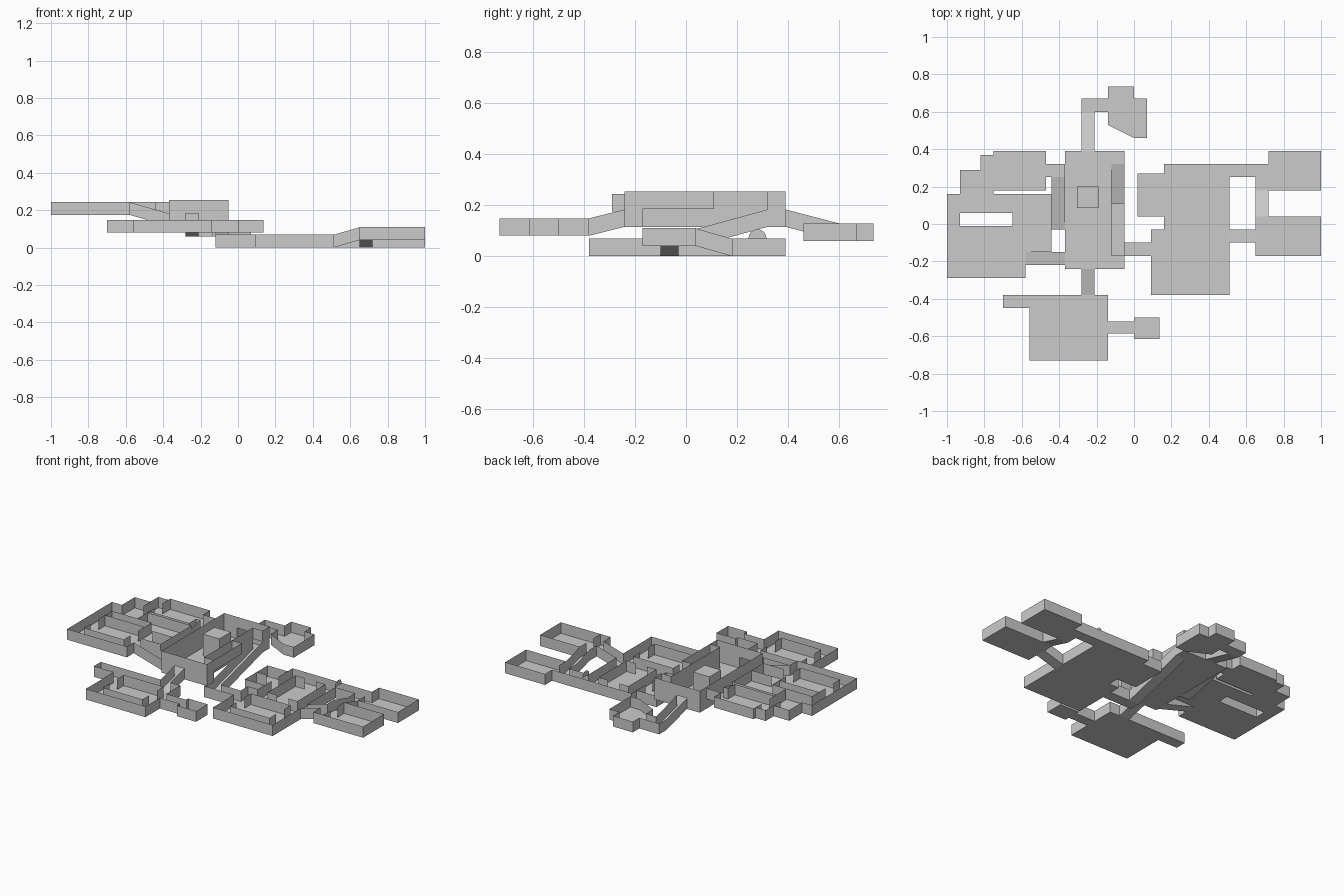
import bpy, math

if "Cube" in bpy.data.objects:
    bpy.data.objects.remove(bpy.data.objects["Cube"])

H = 0.068  # standard wall and door height


def make(name, quads):
    """Mesh object from a list of faces given as point lists."""
    verts, faces, seen = [], [], {}
    for q in quads:
        face = []
        for p in q:
            key = tuple(round(c, 4) for c in p)
            if key not in seen:
                seen[key] = len(verts)
                verts.append(key)
            face.append(seen[key])
        faces.append(face)
    me = bpy.data.meshes.new(name)
    me.from_pydata(verts, [], faces)
    ob = bpy.data.objects.new(name, me)
    bpy.context.collection.objects.link(ob)
    return ob


def wall(a, b, z, h):
    return [(*a, z), (*b, z), (*b, z + h), (*a, z + h)]


def level(name, z, h, rects, doors=(), dividers=()):
    """Floor over the union of (x0,x1,y0,y1) rects, walls round its edge."""
    spans = list(rects) + list(doors)
    xs = sorted({v for r in spans for v in r[:2]})
    ys = sorted({v for r in spans for v in r[2:]})

    def filled(i, j):
        if not (0 <= i < len(xs) - 1 and 0 <= j < len(ys) - 1):
            return False
        cx, cy = (xs[i] + xs[i + 1]) / 2, (ys[j] + ys[j + 1]) / 2
        return any(r[0] < cx < r[1] and r[2] < cy < r[3] for r in rects)

    e, quads = 1e-4, []
    for i in range(len(xs) - 1):
        for j in range(len(ys) - 1):
            if not filled(i, j):
                continue
            x0, x1, y0, y1 = xs[i], xs[i + 1], ys[j], ys[j + 1]
            quads.append([(x0, y0, z), (x1, y0, z), (x1, y1, z), (x0, y1, z)])
            sides = [((x1, y0), (x0, y0), i, j - 1), ((x1, y1), (x1, y0), i + 1, j),
                     ((x0, y1), (x1, y1), i, j + 1), ((x0, y0), (x0, y1), i - 1, j)]
            for a, b, ni, nj in sides:
                if filled(ni, nj):
                    continue
                mx, my = (a[0] + b[0]) / 2, (a[1] + b[1]) / 2
                if any(d[0] - e <= mx <= d[1] + e and d[2] - e <= my <= d[3] + e for d in doors):
                    if h > H + 0.01:
                        quads.append(wall(a, b, z + H, h - H))
                else:
                    quads.append(wall(a, b, z, h))
    for x0, x1, y0, y1 in dividers:
        quads.append(wall((x0, y0), (x1, y1), z, h))
    return make(name, quads)


def inner_room(x0, x1, y0, y1, axis, stub=0.065):
    """Divider list for a room with wide gaps in the walls facing axis."""
    if axis == 'X':
        out = [(x0, x1, y, y) for y in (y0, y1)]
        for x in (x0, x1):
            out += [(x, x, y0, y0 + stub), (x, x, y1 - stub, y1)]
    else:
        out = [(x, x, y0, y1) for x in (x0, x1)]
        for y in (y0, y1):
            out += [(x0, x0 + stub, y, y), (x1 - stub, x1, y, y)]
    return out


def ramp(name, x0, x1, y0, y1, za, zb, axis, cap=False):
    """Sloped passage with side walls; za at the low coordinate, zb at the high."""
    if axis == 'X':
        a, b, c, d = (x0, y0, za), (x1, y0, zb), (x1, y1, zb), (x0, y1, za)
    else:
        a, b, c, d = (x1, y0, za), (x1, y1, zb), (x0, y1, zb), (x0, y0, za)

    def up(p):
        return (p[0], p[1], p[2] + H)
    quads = [[a, b, c, d], [b, a, up(a), up(b)], [d, c, up(c), up(d)]]
    if cap:
        quads.append([a, d, up(d), up(a)])
    return make(name, quads)


def arch(name, x, y, z, r, n=10):
    pts = [(x, y + r * math.cos(math.pi * k / n), z + r * math.sin(math.pi * k / n)) for k in range(n + 1)]
    return make(name, [pts])


# Tall central hall, notched on the east for the descending ramp
level("central_hall", 0.115, 0.138,
      [(-.37, -.12, -.24, .39), (-.12, -.05, .32, .39), (-.12, -.05, -.24, -.17)],
      doors=[(-.28, -.21, -.24, -.24), (-.28, -.21, .39, .39),
             (-.37, -.37, -.22, -.15), (-.12, -.05, .32, .32)])
# Gallery overhanging the ramp
level("hall_gallery", 0.185, 0.068, [(-.12, -.05, -.17, .11)], doors=[(-.12, -.12, -.17, .11)])
# Solid block in the hall
bpy.ops.mesh.primitive_cube_add(size=1, location=(-.248, .142, .184))
block = bpy.context.object
block.name = "hall_block"
block.scale = (.115, .115, .138)

# Ramps leaving the hall
ramp("hall_east_ramp", -.12, -.05, -.10, .32, 0, .115, 'Y')
ramp("south_ramp", -.28, -.21, -.38, -.24, .08, .115, 'Y')
ramp("north_ramp", -.28, -.21, .39, .60, .115, .06, 'Y')
ramp("west_ramp", -.58, -.37, -.22, -.15, .175, .115, 'X')
ramp("northwest_ramp", -.44, -.37, -.03, .25, .115, .175, 'Y', cap=True)

# Upper west rooms: ring passage, inner room and northern chambers
level("west_rooms", 0.175, H,
      [(-1, -.58, -.29, -.01), (-1, -.93, -.29, .16), (-.65, -.58, -.29, .16),
       (-1, -.58, .06, .16), (-.58, -.44, -.03, .16), (-.58, -.44, -.15, -.03),
       (-.93, -.82, .06, .29), (-.82, -.75, .06, .37), (-.75, -.47, .18, .39),
       (-.47, -.37, .25, .32)],
      doors=[(-.58, -.58, -.22, -.15), (-.44, -.37, .25, .25)],
      dividers=inner_room(-.93, -.65, -.22, -.01, 'X') +
      [(-.58, -.44, -.03, -.03), (-.75, -.75, .07, .16), (-.75, -.75, .18, .23),
       (-.75, -.75, .31, .37), (-.82, -.82, .22, .29), (-.47, -.47, .18, .25)])

# South rooms
level("south_rooms", 0.08, H,
      [(-.56, -.14, -.73, -.38), (-.70, -.56, -.45, -.38), (-.14, 0, -.585, -.52),
       (0, .135, -.615, -.50)],
      doors=[(-.28, -.21, -.38, -.38)],
      dividers=inner_room(-.49, -.21, -.66, -.45, 'X'))

# North chamber with an angled wall
outline = [(-.28, .60), (-.21, .60), (-.14, .60), (-.14, .53), (0, .46), (.07, .46),
           (.07, .67), (0, .67), (0, .735), (-.14, .735), (-.14, .67), (-.28, .67)]
edges = list(zip(outline, outline[1:] + outline[:1]))
make("north_chamber", [[(x, y, .06) for x, y in outline]] +
     [wall(b, a, .06, H) for a, b in edges[1:]])

# Lower east rooms
level("east_rooms", 0, 0.07,
      [(-.12, .09, -.17, -.10), (.09, .51, -.38, -.03), (.16, .51, -.03, .32),
       (.02, .16, .04, .27), (.51, .72, .25, .32), (.65, .72, .18, .25),
       (.72, 1, .18, .39)],
      doors=[(-.12, -.05, -.10, -.10), (.51, .51, -.10, -.03), (.65, .72, .18, .18)],
      dividers=inner_room(.23, .44, -.03, .25, 'Y') + inner_room(.16, .44, -.31, -.10, 'X') +
      [(.02, .09, .16, .16), (.16, .16, .04, .11), (.16, .16, .18, .27),
       (.72, .72, .18, .25)])
arch("doorway_arch", .51, .28, .07, .035)

# Raised far-east room and the ramps reaching it
level("far_east_room", 0.04, 0.07, [(.65, .72, -.17, .04), (.72, 1, -.17, .04)],
      doors=[(.65, .65, -.10, -.03), (.65, .72, .04, .04)],
      dividers=[(.72, .72, -.17, -.10), (.72, .72, -.03, .04)])
ramp("east_ramp", .51, .65, -.10, -.03, 0, .04, 'X')
ramp("far_east_ramp", .65, .72, .04, .18, .04, 0, 'Y')
